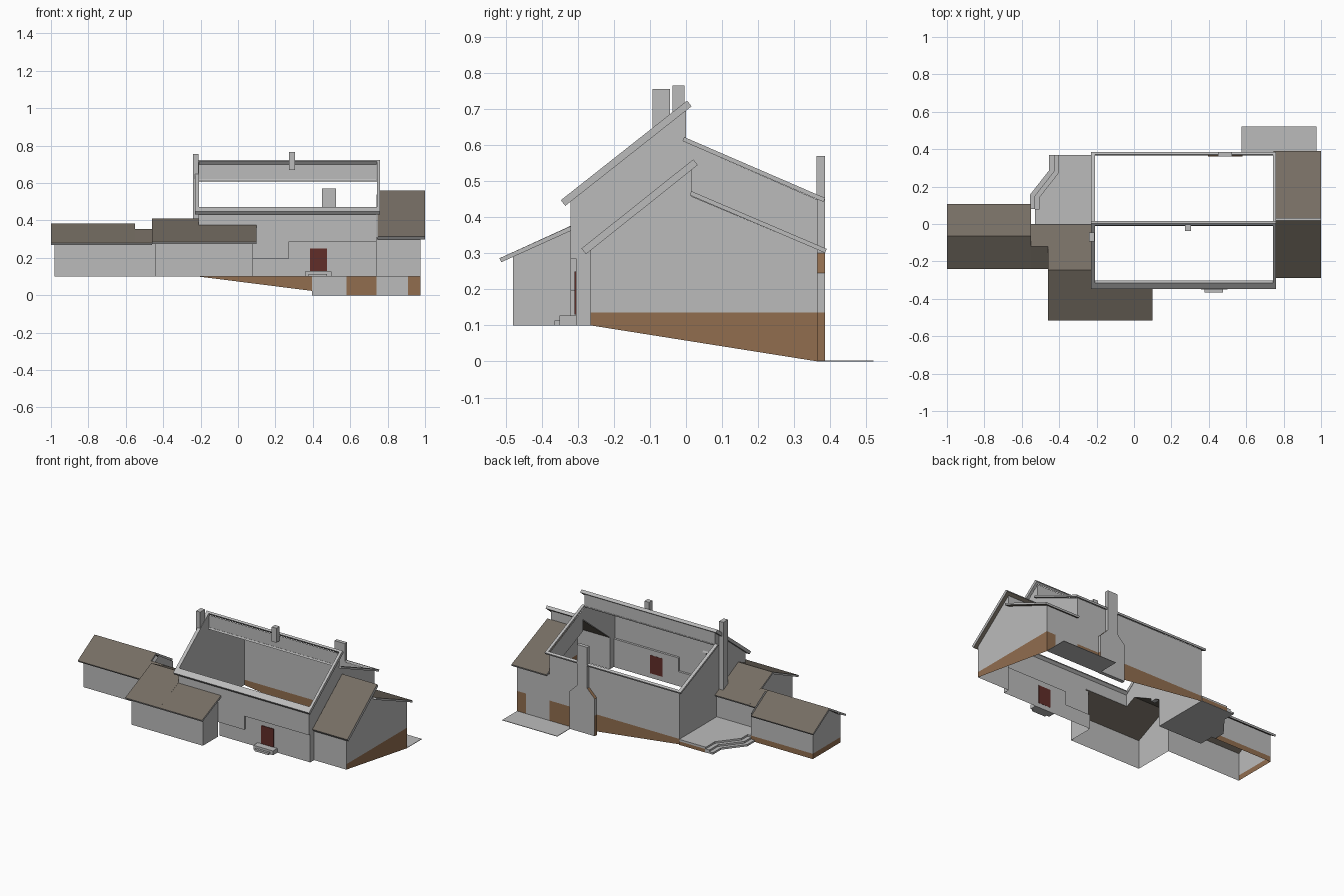
import bpy, bmesh
from mathutils import Vector

if "Cube" in bpy.data.objects:
    bpy.data.objects.remove(bpy.data.objects["Cube"])


def material(name, rgb):
    m = bpy.data.materials.new(name)
    m.diffuse_color = (*rgb, 1)
    m.use_nodes = True
    m.node_tree.nodes["Principled BSDF"].inputs["Base Color"].default_value = m.diffuse_color
    return m


GREY = material("pale grey wall", (0.5, 0.5, 0.5))
ROOF = material("taupe shingle", (0.18, 0.155, 0.126))
BROWN = material("brown foundation", (0.285, 0.155, 0.078))
RED = material("dark red door", (0.12, 0.027, 0.022))


def finish(name, bm, mats):
    me = bpy.data.meshes.new(name)
    bm.to_mesh(me)
    bm.free()
    for m in mats:
        me.materials.append(m)
    ob = bpy.data.objects.new(name, me)
    bpy.context.collection.objects.link(ob)
    return ob


def sheet(name, axis, at, pts, out, mat=GREY):
    """Flat wall panel on the plane axis=at, facing the out sign."""
    bm = bmesh.new()
    k = "xyz".index(axis)
    vs = []
    for p in pts:
        c = list(p)
        c.insert(k, at)
        vs.append(bm.verts.new(c))
    f = bm.faces.new(vs)
    f.normal_update()
    if f.normal[k] * out < 0:
        f.normal_flip()
    return finish(name, bm, [mat])


def rect(a0, a1, b0, b1):
    return [(a0, b0), (a1, b0), (a1, b1), (a0, b1)]


def prism(name, axis, lo, hi, pts, mats=(GREY,), rule=None):
    """Closed outline extruded along an axis, faces coloured by a rule."""
    bm = bmesh.new()
    k = "xyz".index(axis)
    rings = []
    for a in (lo, hi):
        ring = []
        for p in pts:
            c = list(p)
            c.insert(k, a)
            ring.append(bm.verts.new(c))
        rings.append(ring)
    n = len(pts)
    bm.faces.new(rings[0])
    bm.faces.new(rings[1])
    for i in range(n):
        j = (i + 1) % n
        bm.faces.new((rings[0][i], rings[0][j], rings[1][j], rings[1][i]))
    bmesh.ops.recalc_face_normals(bm, faces=bm.faces)
    if rule:
        for f in bm.faces:
            f.material_index = rule(f)
    return finish(name, bm, mats)


def box(name, x0, x1, y0, y1, z0, z1, mat=GREY):
    return prism(name, "z", z0, z1, rect(x0, x1, y0, y1), (mat,))


def slab(name, x0, x1, a, b, t=0.012, shingled=True):
    """Sloping roof slab; a and b are the (y, z) ends of its top line."""
    a, b = Vector(a), Vector(b)
    d = (b - a).normalized()
    n = Vector((-d.y, d.x))
    if n.y < 0:
        n = -n
    up = Vector((0, n.x, n.y))
    pts = [a, b, b - n * t, a - n * t]
    return prism(name, "x", x0, x1, [tuple(p) for p in pts], (GREY, ROOF),
                 lambda f: int(shingled and abs(f.normal.dot(up)) > 0.9))


def open_frame(name, a, b, t, eave, ridge):
    """Border of a main roof slope: two rakes, an eave and a ridge strip."""
    a, b = Vector(a), Vector(b)
    slab(name + "_left_rake", -0.23, -0.208, a, b, t, False)
    slab(name + "_right_rake", 0.742, 0.76, a, b, t, False)
    slab(name + "_eave", -0.208, 0.742, a, a.lerp(b, eave), t, False)
    slab(name + "_ridge", -0.208, 0.742, a.lerp(b, 1 - ridge), b, t, False)


# Main block walls, open where the wings join
sheet("main_left_wall", "x", -0.21,
      [(-.32, .37), (-.245, .395), (-.02, .285), (-.02, .1), (.365, .1),
       (.365, .448), (0, .607), (0, .698), (-.32, .443)], -1)
sheet("main_right_wall", "x", 0.74,
      [(-.305, .1), (-.265, .1), (-.265, .308), (.015, .535), (.015, .458), (.365, .31),
       (.365, .448), (0, .607), (0, .698), (-.32, .443), (-.32, .285), (-.305, .285)], 1)
sheet("main_front_upper_wall", "y", -0.32,
      [(-.21, .443), (-.21, .37), (.08, .37), (.08, .195), (.27, .195),
       (.27, .285), (.74, .285), (.74, .443)], -1)
sheet("main_front_lower_wall", "y", -0.305,
      [(.08, .1), (.74, .1), (.74, .285), (.27, .285), (.27, .195), (.08, .195)], -1)
sheet("overhang_soffit_low", "z", 0.195, rect(.08, .27, -.32, -.305), -1)
sheet("overhang_soffit_high", "z", 0.285, rect(.27, .74, -.32, -.305), -1)
sheet("overhang_side", "x", 0.27, rect(-.32, -.305, .195, .285), 1)
sheet("main_back_wall", "y", 0.365, rect(-.21, .74, .135, .448), 1)
sheet("main_back_foundation", "y", 0.365,
      [(-.21, .1), (.58, 0), (.74, 0), (.74, .135), (-.21, .135)], 1, BROWN)
sheet("clerestory_wall", "y", 0.0, rect(-.21, .74, .615, .70), 1)

# Main roof borders
open_frame("main_front_roof", (-.347, .447), (.003, .723), .02, .09, .03)
open_frame("main_back_roof", (.386, .453), (-.005, .622), .012, .04, .015)

# Front door and steps
box("front_door", .385, .475, -.309, -.304, .13, .25, RED)
box("door_landing", .357, .5, -.35, -.305, .1, .128)
box("door_step", .377, .477, -.365, -.35, .1, .114)

# Right wing
sheet("right_wing_front_wall", "y", -0.265, rect(.74, .975, .1, .308), -1)
sheet("right_wing_side_wall", "x", 0.975,
      [(-.265, .135), (.365, .135), (.365, .31), (.015, .458), (.015, .535), (-.265, .308)], 1)
sheet("right_wing_side_foundation", "x", 0.975,
      [(-.265, .1), (.365, 0), (.365, .135), (-.265, .135)], 1, BROWN)
sheet("right_wing_back_wall", "y", 0.365, rect(.74, .975, .135, .31), 1)
sheet("garage_door", "y", 0.365, rect(.74, .91, 0, .135), 1)
sheet("right_wing_back_foundation", "y", 0.365, rect(.91, .975, 0, .135), 1, BROWN)
sheet("right_wing_clerestory", "y", 0.015, rect(.74, .975, .46, .54), 1)
slab("right_wing_front_roof", .745, 1.0, (-.29, .313), (.02, .56), .02)
slab("right_wing_back_roof", .745, 1.0, (.39, .312), (.015, .472))
box("driveway_apron", .575, .975, .365, .52, 0, .003)

# Front projecting room
sheet("front_room_front_wall", "y", -0.48, rect(-.44, .08, .1, .293), -1)
sheet("front_room_right_wall", "x", 0.08,
      [(-.48, .1), (-.32, .1), (-.32, .365), (-.48, .293)], 1)
sheet("front_room_left_wall", "x", -0.44,
      [(-.48, .1), (-.21, .1), (-.21, .28), (-.13, .335), (-.245, .395), (-.48, .293)], -1)
slab("front_room_roof_right", -.21, .10, (-.517, .286), (-.32, .375))
slab("front_room_roof_left", -.46, -.21, (-.517, .286), (-.245, .41))
slab("front_room_roof_back", -.46, -.21, (0, .285), (-.245, .41))
sheet("front_room_back_wall", "y", -0.02, rect(-.53, -.21, .1, .283), 1)

# Left wing and the low link between
sheet("left_wing_front_wall", "y", -0.21, rect(-.98, -.44, .1, .283), -1)
sheet("left_wing_end_wall", "x", -0.98,
      [(-.21, .135), (.08, .135), (.08, .28), (-.065, .372), (-.21, .28)], -1)
sheet("left_wing_end_foundation", "x", -0.98, rect(-.21, .08, .1, .135), -1, BROWN)
sheet("left_wing_back_wall", "y", 0.08, rect(-.98, -.53, .135, .28), 1)
sheet("left_wing_back_foundation", "y", 0.08, rect(-.98, -.53, .1, .135), 1, BROWN)
sheet("left_wing_inner_wall", "x", -0.53,
      [(-.02, .1), (.08, .1), (.08, .28), (-.065, .372), (-.12, .34), (-.02, .28)], 1)
slab("left_wing_front_roof", -1.0, -.55, (-.24, .28), (-.065, .385))
slab("left_wing_back_roof", -1.0, -.55, (.107, .28), (-.065, .385))
slab("link_front_roof", -.55, -.46, (-.24, .28), (-.12, .354))
slab("link_back_roof", -.55, -.46, (0, .283), (-.12, .354))

# Terrace with three angled step levels
for i in range(3):
    o = 0.026 * i
    prism(f"terrace_level_{i + 1}", "z", .123 - .0115 * i, .135 - .0115 * i,
          [(-.21, -.02), (-.53, -.02), (-.53, .08), (-.505 - o, .08),
           (-.505 - o, .145 + o * .2), (-.403 - o, .275 + o * .2),
           (-.403 - o, .37), (-.21, .37)])
sheet("terrace_foundation", "y", 0.372, rect(-.40, -.21, .1, .123), 1, BROWN)

# Chimneys: the back one has sloping shoulders and a brown base on its sides
prism("back_chimney", "y", .362, .386,
      [(.395, 0), (.58, 0), (.58, .135), (.58, .245), (.525, .30), (.525, .57),
       (.45, .57), (.45, .30), (.395, .245), (.395, .135)], (GREY, BROWN),
      lambda f: int(abs(f.normal.x) > .5 and
                    (f.calc_center_median().z < .12 or f.normal.z > .3)))
box("left_chimney", -.24, -.21, -.093, -.045, .30, .755)
box("ridge_chimney", .272, .306, -.038, -.004, .67, .765)
